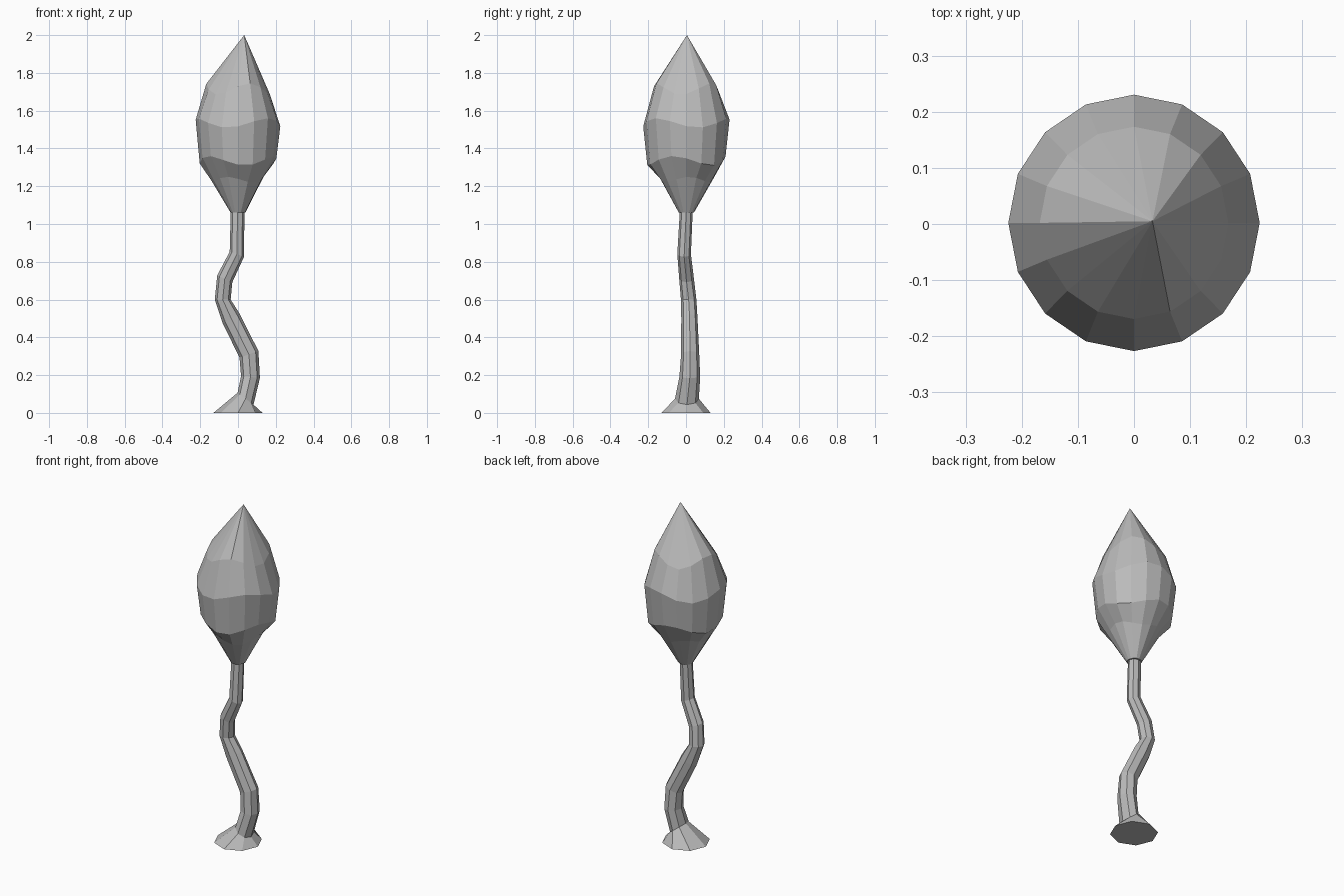
import bpy
import bmesh
from math import sin, cos, pi, radians
from mathutils import Vector

cube = bpy.data.objects.get("Cube")
if cube:
    bpy.data.objects.remove(cube, do_unlink=True)

grey = bpy.data.materials.new("plain grey")
grey.use_nodes = True
colour = (0.5, 0.5, 0.5, 1)
grey.diffuse_color = colour
grey.node_tree.nodes["Principled BSDF"].inputs["Base Color"].default_value = colour


def ring(bm, sides, centre, rx, ry, tilt=0.0, wave=None, turn=0.0):
    """Ring of vertices; tilt slopes it along x, wave lifts it by angle."""
    verts = []
    for i in range(sides):
        a = 2 * pi * i / sides + turn
        x, y = rx * cos(a), ry * sin(a)
        lift = tilt * x + (wave(a) if wave else 0)
        verts.append(bm.verts.new(Vector(centre) + Vector((x, y, lift))))
    return verts


def bridge(bm, low, high):
    n = len(low)
    for i in range(n):
        j = (i + 1) % n
        bm.faces.new((low[i], low[j], high[j], high[i]))


def finish(bm, name):
    bmesh.ops.recalc_face_normals(bm, faces=bm.faces)
    mesh = bpy.data.meshes.new(name)
    bm.to_mesh(mesh)
    bm.free()
    mesh.materials.append(grey)
    obj = bpy.data.objects.new(name, mesh)
    bpy.context.scene.collection.objects.link(obj)
    return obj


# Winding stem with a flared octagonal foot: centre x, y, z, radius x, y, tilt
bm = bmesh.new()
stem = [
    (0.00, 0.000, 0.00, 0.13, 0.130, 0.0),
    (0.04, 0.005, 0.075, 0.042, 0.063, -0.75),
    (0.066, 0.020, 0.19, 0.050, 0.055, -0.1),
    (0.058, 0.022, 0.31, 0.050, 0.048, 0.35),
    (-0.036, 0.018, 0.50, 0.046, 0.043, 0.5),
    (-0.081, 0.014, 0.60, 0.042, 0.041, 0.0),
    (-0.070, 0.003, 0.71, 0.040, 0.039, -0.45),
    (-0.006, -0.010, 0.84, 0.038, 0.036, -0.35),
    (-0.002, 0.002, 1.08, 0.036, 0.034, 0.0),
]
rows = [ring(bm, 8, s[:3], s[3], s[4], s[5]) for s in stem]
for low, high in zip(rows, rows[1:]):
    bridge(bm, low, high)
bm.faces.new(rows[0])
bm.faces.new(rows[-1])
finish(bm, "stem_and_foot")

# Faceted bud: radius, height, uneven lift
bm = bmesh.new()
bud = [
    (0.040, 1.062, 0.0),
    (0.135, 1.235, 0.015),
    (0.203, 1.335, 0.025),
    (0.224, 1.535, 0.025),
    (0.168, 1.715, 0.03),
]
rows = []
for k, (r, z, lift) in enumerate(bud):
    wave = lambda a, h=lift, p=k: h * sin(3 * a + 1.3 * p)
    rows.append(ring(bm, 16, (0, 0.002, z), r, r * 1.02, 0, wave))
for low, high in zip(rows, rows[1:]):
    bridge(bm, low, high)
tip = bm.verts.new((0.033, 0.005, 2.0))
for i, v in enumerate(rows[-1]):
    bm.faces.new((v, rows[-1][(i + 1) % 16], tip))
bm.faces.new(rows[0])
finish(bm, "bud")
